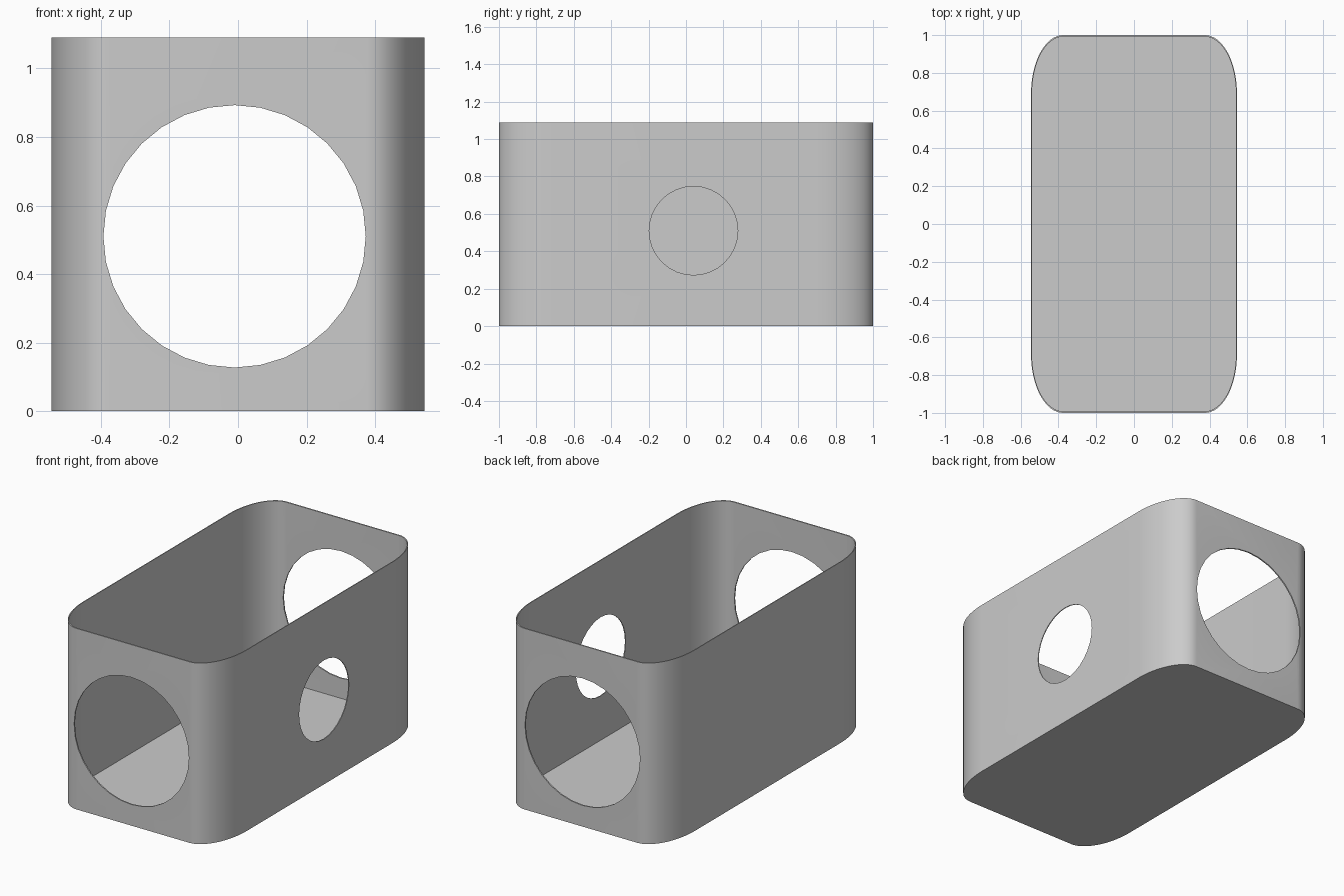
import bpy, bmesh
from math import sin, cos, pi

if "Cube" in bpy.data.objects:
    bpy.data.objects.remove(bpy.data.objects["Cube"])

W, L, H = 0.545, 1.0, 1.09      # half width, half length, height
RX, RY = 0.17, 0.31             # elliptical corner radii
TX, TY, FLOOR = 0.005, 0.008, 0.006


def rounded_block(name, w, l, rx, ry, z0, z1, steps=16):
    bm = bmesh.new()
    pts = []
    for q, (sx, sy) in enumerate([(1, 1), (-1, 1), (-1, -1), (1, -1)]):
        for i in range(steps + 1):
            a = (q + i / steps) * pi / 2
            pts.append((sx * (w - rx) + rx * cos(a), sy * (l - ry) + ry * sin(a), z0))
    face = bm.faces.new([bm.verts.new(p) for p in pts])
    ext = bmesh.ops.extrude_face_region(bm, geom=[face], use_keep_orig=True)
    verts = [g for g in ext["geom"] if isinstance(g, bmesh.types.BMVert)]
    bmesh.ops.translate(bm, verts=verts, vec=(0, 0, z1 - z0))
    bmesh.ops.recalc_face_normals(bm, faces=bm.faces)
    me = bpy.data.meshes.new(name)
    bm.to_mesh(me)
    bm.free()
    ob = bpy.data.objects.new(name, me)
    bpy.context.collection.objects.link(ob)
    return ob


def hole_cutter(name, radius, depth, loc, rot):
    bpy.ops.mesh.primitive_cylinder_add(vertices=32, radius=radius, depth=depth,
                                        location=loc, rotation=rot)
    bpy.context.object.name = name
    return bpy.context.object


# Open-topped box and its cutters: interior, end openings, right side opening
box = rounded_block("box_shell", W, L, RX, RY, 0, H)
cutters = [
    rounded_block("interior_cutter", W - TX, L - TY, RX - TX, RY - TY, FLOOR, H + 0.2),
    hole_cutter("end_hole_cutter", 0.383, 3, (-0.01, 0, 0.51), (pi / 2, 0, 0)),
    hole_cutter("side_hole_cutter", 0.237, 0.4, (W, 0.04, 0.51), (0, pi / 2, 0)),
]

bpy.ops.object.select_all(action='DESELECT')
box.select_set(True)
bpy.context.view_layer.objects.active = box
for c in cutters:
    c.hide_render = True
    m = box.modifiers.new(c.name, 'BOOLEAN')
    m.operation, m.solver, m.object = 'DIFFERENCE', 'EXACT', c
    bpy.ops.object.modifier_apply(modifier=m.name)
for c in cutters:
    bpy.data.objects.remove(c, do_unlink=True)

bpy.ops.object.shade_smooth_by_angle()
